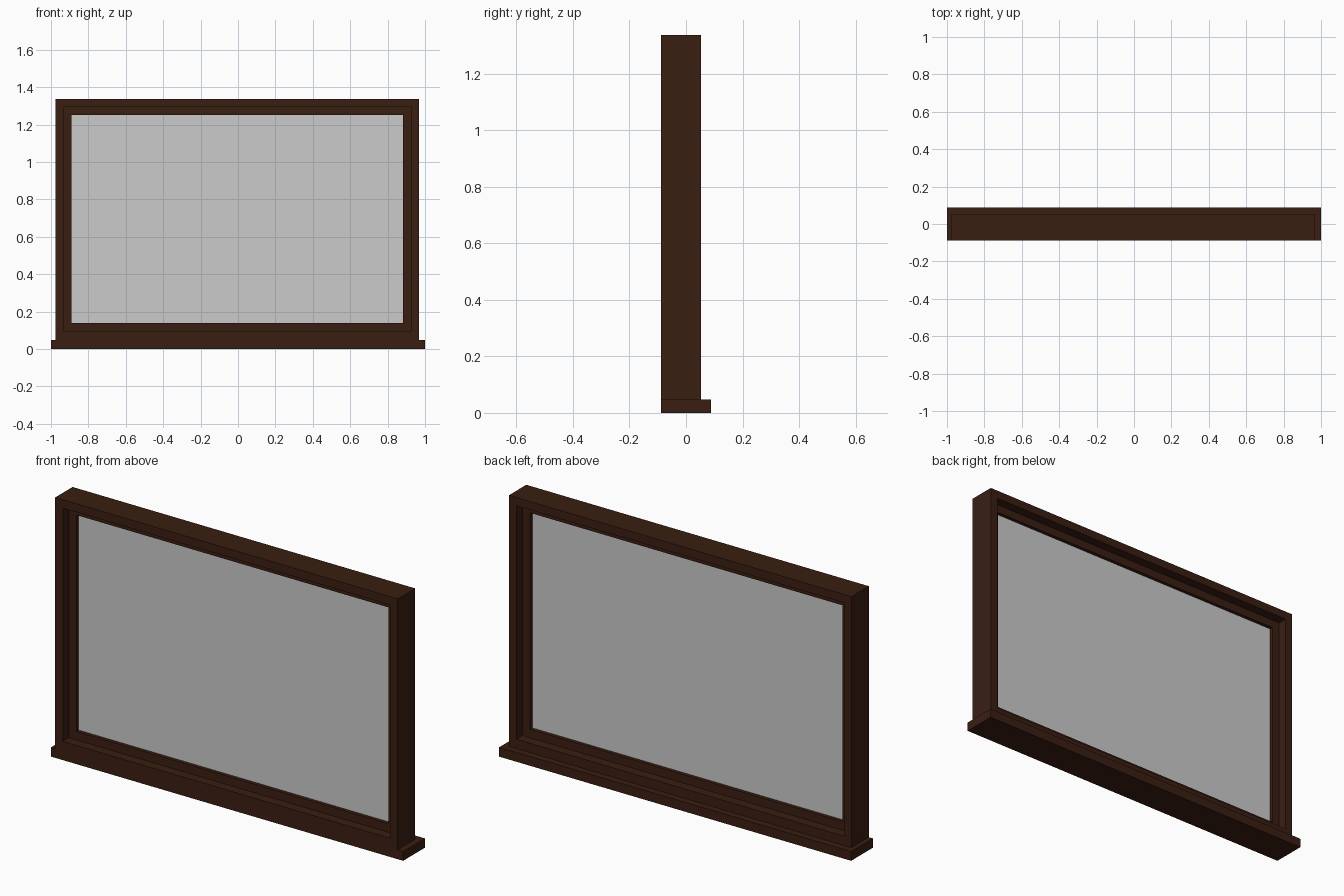
import bpy, bmesh

if "Cube" in bpy.data.objects:
    bpy.data.objects.remove(bpy.data.objects["Cube"])

wood = bpy.data.materials.new("dark_wood")
wood.diffuse_color = (0.042, 0.013, 0.006, 1)
wood.use_nodes = True
wood.node_tree.nodes["Principled BSDF"].inputs["Base Color"].default_value = wood.diffuse_color


def finish(name, bm, mat=None):
    bmesh.ops.recalc_face_normals(bm, faces=bm.faces)
    mesh = bpy.data.meshes.new(name)
    bm.to_mesh(mesh)
    bm.free()
    obj = bpy.data.objects.new(name, mesh)
    bpy.context.collection.objects.link(obj)
    if mat:
        mesh.materials.append(mat)
    return obj


def box(name, x0, x1, y0, y1, z0, z1, mat=None):
    bm = bmesh.new()
    bmesh.ops.create_cube(bm, size=1)
    for v in bm.verts:
        v.co.x = x1 if v.co.x > 0 else x0
        v.co.y = y1 if v.co.y > 0 else y0
        v.co.z = z1 if v.co.z > 0 else z0
    return finish(name, bm, mat)


def ring(name, outer, inner, y0, y1, mat):
    """Mitred rectangular frame; outer and inner are (x0, x1, z0, z1)."""
    bm = bmesh.new()

    def loop(rect, y):
        x0, x1, z0, z1 = rect
        return [bm.verts.new((x, y, z))
                for x, z in ((x0, z0), (x1, z0), (x1, z1), (x0, z1))]

    loops = [loop(outer, y0), loop(inner, y0), loop(inner, y1), loop(outer, y1)]
    for k in range(4):
        a, b = loops[k], loops[(k + 1) % 4]
        for i in range(4):
            j = (i + 1) % 4
            bm.faces.new((a[i], a[j], b[j], b[i]))
    return finish(name, bm, mat)


frame_outer = (-0.977, 0.969, 0.048, 1.337)
frame_inner = (-0.934, 0.926, 0.096, 1.294)
sash_inner = (-0.891, 0.883, 0.140, 1.251)

# Sill, flush at the front and projecting at the back and ends
box("sill", -1, 1, -0.088, 0.088, 0, 0.048, wood)
# Fixed outer frame
ring("outer_frame", frame_outer, frame_inner, -0.088, 0.053, wood)
# Recessed sash
ring("sash", frame_inner, sash_inner, -0.039, 0.004, wood)
# Glass pane in the middle of the sash
gx0, gx1, gz0, gz1 = sash_inner
box("glass_pane", gx0, gx1, -0.021, -0.014, gz0, gz1)
